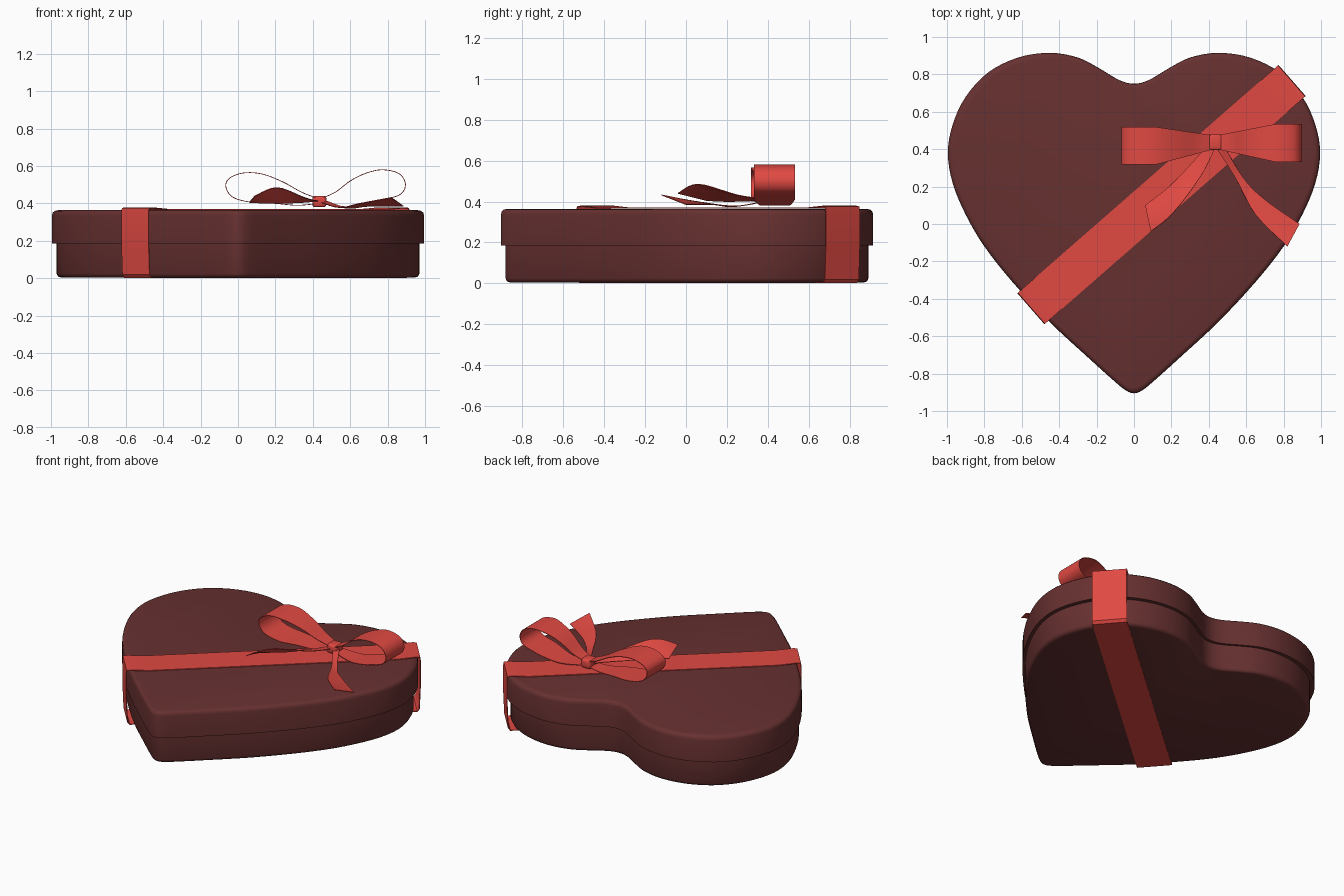
import bpy
import bmesh
from math import radians, hypot
from mathutils import Vector, Matrix

if "Cube" in bpy.data.objects:
    bpy.data.objects.remove(bpy.data.objects["Cube"], do_unlink=True)


def make_material(name, colour):
    mat = bpy.data.materials.new(name)
    mat.use_nodes = True
    mat.diffuse_color = colour
    bsdf = next(n for n in mat.node_tree.nodes if n.type == "BSDF_PRINCIPLED")
    bsdf.inputs["Base Color"].default_value = colour
    return mat


BROWN = make_material("dark_brown_card", (0.136, 0.03, 0.03, 1))
RED = make_material("red_ribbon", (0.75, 0.067, 0.055, 1))


def spline(points, steps, closed=False):
    """Smooth curve through points of any dimension (Catmull-Rom)."""
    pts = [Vector(p) for p in points]
    n = len(pts)
    pick = (lambda i: pts[i % n]) if closed else (lambda i: pts[min(max(i, 0), n - 1)])
    result = []
    for i in range(n if closed else n - 1):
        a, b, c, d = (pick(i + k) for k in (-1, 0, 1, 2))
        for s in range(steps):
            t = s / steps
            result.append(b + (c - a) * (t / 2)
                          + (a * 2 - b * 5 + c * 4 - d) * (t * t / 2)
                          + (b * 3 - a - c * 3 + d) * (t ** 3 / 2))
    if not closed:
        result.append(pts[-1])
    return result


def finish(name, bm, mat, angle=35, modifier=None, **settings):
    bmesh.ops.recalc_face_normals(bm, faces=bm.faces)
    mesh = bpy.data.meshes.new(name)
    bm.to_mesh(mesh)
    bm.free()
    mesh.materials.append(mat)
    obj = bpy.data.objects.new(name, mesh)
    bpy.context.collection.objects.link(obj)
    bpy.ops.object.select_all(action="DESELECT")
    obj.select_set(True)
    bpy.context.view_layer.objects.active = obj
    if modifier:
        mod = obj.modifiers.new(modifier.title(), modifier)
        for key, value in settings.items():
            setattr(mod, key, value)
        bpy.ops.object.modifier_apply(modifier=mod.name)
    bpy.ops.object.shade_smooth_by_angle(angle=radians(angle))
    return obj


# Heart outline: one half from notch to tip, then mirrored
half = [(0, .75), (.08, .77), (.19, .835), (.3, .89), (.45, .915), (.62, .89),
        (.78, .81), (.9, .68), (.97, .53), (.995, .38), (.97, .22), (.9, .05),
        (.8, -.12), (.65, -.31), (.45, -.525), (.25, -.71), (.1, -.845),
        (.04, -.892), (0, -.905)]
heart = spline(half + [(-x, y) for x, y in half[-2:0:-1]], 4, closed=True)


def heart_shell(name, profile):
    """Stack scaled hearts along a (scale, z) profile and cap both ends."""
    bm = bmesh.new()
    rings = [[bm.verts.new((p.x * s, p.y * s, z)) for p in heart] for s, z in profile]
    n = len(heart)
    for low, high in zip(rings, rings[1:]):
        for i in range(n):
            j = (i + 1) % n
            bm.faces.new((low[i], low[j], high[j], high[i]))
    bm.faces.new(rings[0])
    bm.faces.new(rings[-1])
    return finish(name, bm, BROWN, 50)


heart_shell("box_base", [(.95, .004), (.967, .009), (.975, .025), (.975, .2)])
heart_shell("box_lid", [(.96, .185), (1, .185), (1, .335), (.996, .35),
                        (.985, .36), (.965, .364)])


def strip(name, rows, columns=4, closed=False, thickness=.004):
    """Ribbon surface between pairs of edge points."""
    bm = bmesh.new()
    grid = [[bm.verts.new(a.lerp(b, k / columns)) for k in range(columns + 1)]
            for a, b in rows]
    pairs = list(zip(grid, grid[1:])) + ([(grid[-1], grid[0])] if closed else [])
    for r, q in pairs:
        for k in range(columns):
            bm.faces.new((r[k], r[k + 1], q[k + 1], q[k]))
    return finish(name, bm, RED, modifier="SOLIDIFY", thickness=thickness, offset=0)


# Ribbon band wrapped diagonally round the box
centre = Vector((.147, .157, 0))
along = Vector((.753, .658, 0))
across = Vector((-.658, .753, 0)) * .11
side = [(.78, .368), (.9, .377), (.922, .374), (.925, .35), (.925, .19),
        (.918, .02), (.905, .003)]
loop = side + [(-u, z) for u, z in reversed(side)]
mids = [centre + along * u + Vector((0, 0, z)) for u, z in loop]
strip("ribbon_band", [(m - across, m + across) for m in mids], 1, True, .005)


# Bow loops: side profile in x and z, narrowing towards the knot
KNOT_X, KNOT_Y = .435, .437


def bow_loop(name, profile, end_y):
    rows = []
    for x, z in spline(profile, 5):
        t = min(1, abs(x - KNOT_X) / .32)
        half_width = .035 + .066 * t
        y = KNOT_Y + (end_y - KNOT_Y) * t
        rows.append((Vector((x, y - half_width, z)), Vector((x, y + half_width, z))))
    strip(name, rows)


bow_loop("bow_loop_left", [(.44, .425), (.52, .46), (.6, .52), (.68, .56), (.77, .58),
                           (.86, .56), (.895, .505), (.87, .45), (.78, .42),
                           (.64, .385), (.54, .385), (.44, .4)], .433)
bow_loop("bow_loop_right", [(.43, .425), (.34, .46), (.24, .515), (.13, .557),
                            (.03, .563), (-.045, .535), (-.065, .49), (-.03, .435),
                            (.06, .408), (.2, .4), (.32, .39), (.43, .4)], .418)


# Bow tails: matching left and right edge paths
def bow_tail(name, left, right):
    strip(name, list(zip(spline(left, 5), spline(right, 5))))


bow_tail("bow_tail_right",
         [(.4, .44, .41), (.34, .36, .405), (.2, .21, .4), (.06, .1, .405)],
         [(.44, .42, .41), (.36, .26, .43), (.21, .06, .485), (.09, -.04, .44)])
bow_tail("bow_tail_left",
         [(.43, .42, .41), (.54, .25, .378), (.65, .05, .4), (.82, -.12, .432)],
         [(.48, .42, .41), (.59, .24, .375), (.7, .13, .385), (.885, 0, .385)])

# Knot
bm = bmesh.new()
bmesh.ops.create_cube(bm, size=1, matrix=Matrix.Translation((KNOT_X, KNOT_Y, .41))
                      @ Matrix.Diagonal((.075, .085, .06, 1)))
finish("bow_knot", bm, RED, modifier="BEVEL", width=.014, segments=3)
